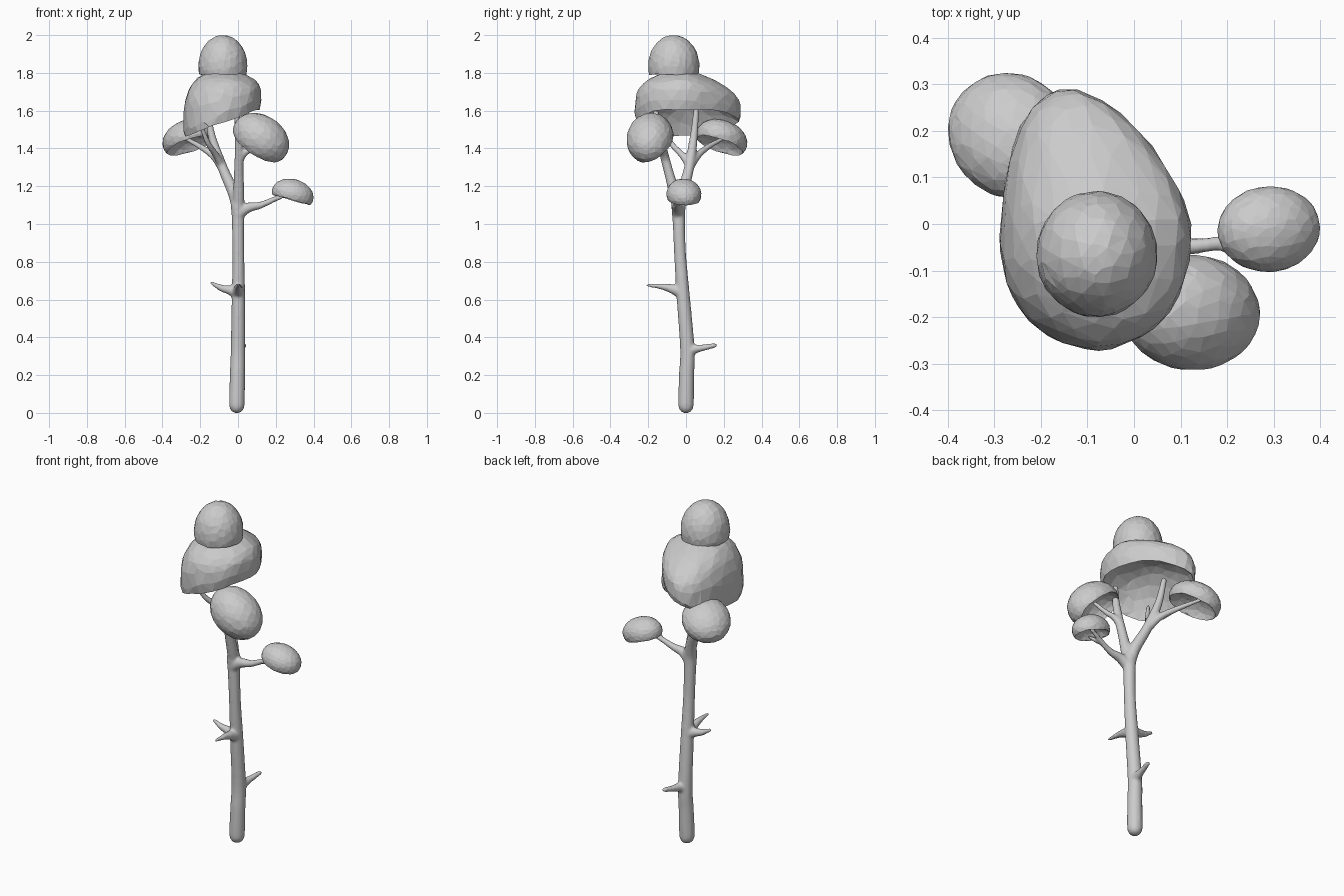
import bpy, bmesh, random
from math import radians, cos, sin, pi
from mathutils import Vector, Matrix, Quaternion

random.seed(4)


def finish(bm, name, smooth):
    bmesh.ops.recalc_face_normals(bm, faces=bm.faces)
    for f in bm.faces:
        f.smooth = smooth
    me = bpy.data.meshes.new(name)
    bm.to_mesh(me)
    bm.free()
    ob = bpy.data.objects.new(name, me)
    bpy.context.collection.objects.link(ob)
    return ob


def limb(bm, pts, sides=12, steps=5):
    """Smooth tapering tube through (x, y, z, radius) points."""
    p = [Vector(q) for q in pts]
    p = [2 * p[0] - p[1]] + p + [2 * p[-1] - p[-2]]
    path = []
    for i in range(1, len(p) - 2):
        a, b, c, d = p[i - 1:i + 3]
        for s in range(steps):
            t = s / steps
            path.append(0.5 * (2 * b + (c - a) * t + (2 * a - 5 * b + 4 * c - d) * t * t
                               + (3 * b - a - 3 * c + d) * t ** 3))
    path.append(p[-2])
    rings, old, q = [], Vector((0, 0, 1)), Quaternion()
    for i, c in enumerate(path):
        tang = (path[min(i + 1, len(path) - 1)] - path[max(i - 1, 0)]).xyz.normalized()
        q = old.rotation_difference(tang) @ q
        old = tang
        r = max(c.w, 0.004)
        rings.append([bm.verts.new(c.xyz + q @ Vector((r * cos(2 * pi * k / sides),
                                                       r * sin(2 * pi * k / sides), 0)))
                      for k in range(sides)])
    for a, b in zip(rings, rings[1:]):
        for k in range(sides):
            m = (k + 1) % sides
            bm.faces.new((a[k], a[m], b[m], b[k]))
    bm.faces.new(rings[0][::-1])
    bm.faces.new(rings[-1])


def canopy(name, place, lip=0.4, rise=1.15):
    """Faceted dome, hollow underneath with a rounded lip; place maps the unit dome."""
    bm = bmesh.new()
    bmesh.ops.create_icosphere(bm, subdivisions=4, radius=1)
    for v in bm.verts:
        v.co *= 1 + random.uniform(-0.01, 0.01)
        if v.co.z < -lip:
            v.co.z = -lip + (-lip - v.co.z) * rise
            v.co = place(v.co, True)
        else:
            v.co = place(v.co, False)
    ob = finish(bm, name, False)
    ob.modifiers.new("facets", 'DECIMATE').ratio = 0.4


def tilted(centre, size, azimuth=0, tilt=0, roll=0):
    """Placement: scale, roll, then lean the dome outwards."""
    rot = (Matrix.Rotation(radians(azimuth), 3, 'Z') @ Matrix.Rotation(radians(tilt), 3, 'Y')
           @ Matrix.Rotation(radians(roll), 3, 'Z') @ Matrix.Diagonal(size))
    return lambda p, inside: Vector(centre) + rot @ p


def crown_shape(p, inside):
    """Egg-shaped plan, boxy shoulders, low back and a rim hanging on the left."""
    u, v, w = p
    if w > 0 and not inside:
        w = w ** 0.65
    back = max(v, 0)
    x = -0.083 + 0.203 * u * (1 - 0.2 * back + 0.15 * max(-v, 0)) - 0.06 * back ** 1.3
    y = 0.01 + 0.28 * v
    z = 1.595 + 0.22 * w * (1 - 0.33 * back) * (0.8 if inside else 1)
    z += (0.36 * (x + 0.08) + 0.015 * back) * (1 - min(max(w, 0), 1))
    return Vector((x, y, z))


wood = bmesh.new()
# Trunk with rounded foot
limb(wood, [(-0.006, 0, -0.001, 0.008), (-0.006, 0, 0.006, 0.025), (-0.006, 0, 0.025, 0.038),
            (-0.006, 0, 0.06, 0.042), (-0.003, 0.003, 0.2, 0.041), (0, 0.007, 0.34, 0.039),
            (0.002, -0.015, 0.62, 0.036), (0.002, -0.032, 0.85, 0.032), (0, -0.038, 1.03, 0.034),
            (0, -0.04, 1.1, 0.038), (0, -0.04, 1.14, 0.025)])
# Main forks, front then back
limb(wood, [(0, -0.035, 1.04, 0.028), (0.004, -0.055, 1.14, 0.031), (0.004, -0.09, 1.27, 0.026),
            (0.006, -0.122, 1.39, 0.024), (0, -0.15, 1.5, 0.02), (-0.005, -0.16, 1.6, 0.015)])
limb(wood, [(0, -0.04, 1.04, 0.028), (-0.018, -0.022, 1.15, 0.032), (-0.07, 0.01, 1.27, 0.028),
            (-0.105, 0.027, 1.36, 0.026), (-0.14, 0.042, 1.47, 0.021),
            (-0.165, 0.055, 1.61, 0.015)])
# Right branch and its twig
limb(wood, [(-0.005, -0.04, 1.05, 0.036), (0.05, -0.047, 1.085, 0.028), (0.12, -0.048, 1.1, 0.019),
            (0.19, -0.04, 1.13, 0.015), (0.28, -0.02, 1.17, 0.011)])
limb(wood, [(0.18, -0.042, 1.125, 0.013), (0.22, -0.06, 1.14, 0.012), (0.26, -0.07, 1.155, 0.008)])
# Front right, back left and inner branches
limb(wood, [(0.004, -0.105, 1.33, 0.022), (0.035, -0.12, 1.375, 0.018), (0.075, -0.14, 1.4, 0.015),
            (0.13, -0.18, 1.46, 0.011)])
limb(wood, [(-0.08, 0.015, 1.29, 0.024), (-0.13, 0.06, 1.36, 0.02), (-0.2, 0.12, 1.41, 0.016),
            (-0.29, 0.21, 1.46, 0.011)])
limb(wood, [(-0.085, 0.02, 1.31, 0.022), (-0.12, -0.025, 1.37, 0.018), (-0.16, -0.08, 1.43, 0.015),
            (-0.2, -0.12, 1.53, 0.011)])
# Stub thorns: low, front, left
limb(wood, [(0.002, 0.005, 0.32, 0.033), (0.012, 0.045, 0.337, 0.025), (0.02, 0.09, 0.345, 0.018),
            (0.032, 0.15, 0.357, 0.013), (0.034, 0.165, 0.361, 0.008)])
limb(wood, [(0, -0.01, 0.63, 0.036), (0.001, -0.06, 0.652, 0.028), (0.001, -0.12, 0.668, 0.018),
            (0.001, -0.21, 0.677, 0.008)])
limb(wood, [(0.005, -0.02, 0.63, 0.033), (-0.045, -0.02, 0.65, 0.025), (-0.09, -0.022, 0.662, 0.018),
            (-0.147, -0.023, 0.692, 0.008)])
# Fuse the limbs into one organic skin
trunk = finish(wood, "trunk_and_branches", True)
rm = trunk.modifiers.new("fuse", 'REMESH')
rm.mode, rm.voxel_size, rm.use_smooth_shade = 'VOXEL', 0.007, True
sm = trunk.modifiers.new("soften", 'SMOOTH')
sm.factor, sm.iterations = 0.5, 8

# Foliage domes
canopy("top_foliage", tilted((-0.08, -0.065, 1.835), (0.13, 0.135, 0.165)), 0.28, 1.0)
canopy("crown_foliage", crown_shape, 0.3, 1.2)
canopy("front_right_foliage", tilted((0.122, -0.19, 1.453), (0.16, 0.125, 0.12), -45, 42, 32))
canopy("back_left_foliage", tilted((-0.265, 0.19, 1.45), (0.145, 0.13, 0.097), 135, 23))
canopy("right_foliage", tilted((0.29, -0.011, 1.157), (0.112, 0.092, 0.08), 5, 16))
